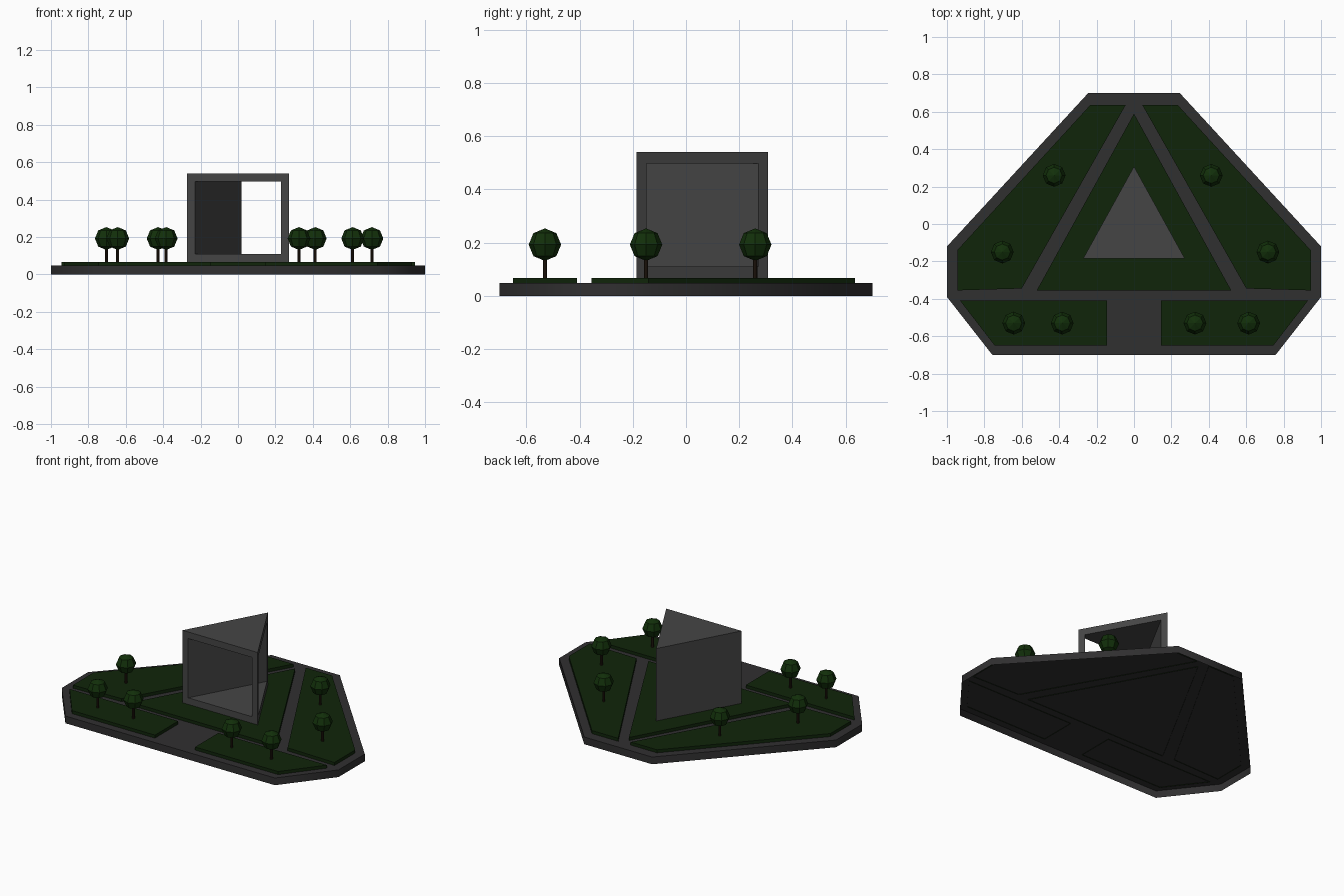
import bpy, bmesh
from math import radians
from mathutils import Matrix

if "Cube" in bpy.data.objects:
    bpy.data.objects.remove(bpy.data.objects["Cube"])


def material(name, rgb):
    m = bpy.data.materials.new(name)
    m.diffuse_color = (*rgb, 1)
    m.use_nodes = True
    m.node_tree.nodes["Principled BSDF"].inputs["Base Color"].default_value = m.diffuse_color
    return m


PAVING = material("paving", (0.030, 0.029, 0.030))
GRASS = material("grass", (0.005, 0.018, 0.003))
LEAF = material("leaf", (0.006, 0.029, 0.003))
BARK = material("bark", (0.018, 0.010, 0.005))
STONE = material("stone", (0.06, 0.06, 0.06))


def finish(bm, name, mat):
    bmesh.ops.recalc_face_normals(bm, faces=bm.faces)
    mesh = bpy.data.meshes.new(name)
    bm.to_mesh(mesh)
    bm.free()
    mesh.materials.append(mat)
    ob = bpy.data.objects.new(name, mesh)
    bpy.context.collection.objects.link(ob)
    return ob


def prism(name, outline, z0, z1, mat, open_bottom=False):
    bm = bmesh.new()
    face = bm.faces.new([bm.verts.new((x, y, z0)) for x, y in outline])
    out = bmesh.ops.extrude_face_region(bm, geom=[face], use_keep_orig=True)
    top = [v for v in out["geom"] if isinstance(v, bmesh.types.BMVert)]
    bmesh.ops.translate(bm, verts=top, vec=(0, 0, z1 - z0))
    bmesh.ops.recalc_face_normals(bm, faces=bm.faces)
    if open_bottom:
        bmesh.ops.delete(bm, geom=[face], context="FACES_ONLY")
    return finish(bm, name, mat)


def mirrored(points):
    return [(-x, y) for x, y in points]


# Paved plinth: a shell open below, its wall shaded smoothly around the corners
half = [(0.245, 0.7), (1, -0.12), (1, -0.39), (0.757, -0.7)]
plinth = prism("plinth", half + mirrored(half)[::-1], 0, 0.047, PAVING, True)
bpy.context.view_layer.objects.active = plinth
plinth.select_set(True)
bpy.ops.object.shade_smooth_by_angle(angle=radians(60))
plinth.select_set(False)

# Raised lawns, their edging reaching just through the paving
GROUND = 0.067
BED = 0.044
side_lawn = [(0.235, 0.635), (0.045, 0.635), (0.6, -0.345), (0.945, -0.355), (0.945, -0.14)]
front_lawn = [(0.93, -0.41), (0.145, -0.41), (0.145, -0.65), (0.745, -0.65)]
for name, pts in (("side_lawn", side_lawn), ("front_lawn", front_lawn)):
    prism(name + "_right", pts, BED, GROUND, GRASS, True)
    prism(name + "_left", mirrored(pts), BED, GROUND, GRASS, True)
prism("centre_lawn", [(0, 0.59), (-0.52, -0.355), (0.52, -0.355)], BED, GROUND, GRASS, True)

# Triangular pavilion, open to the front and right, solid on the left
pavilion = prism("pavilion", [(0, 0.308), (-0.272, -0.185), (0.272, -0.185)],
                 GROUND - 0.002, 0.54, STONE)
cutter = prism("opening_cutter", [(-0.293, -0.3), (0.16, -0.3), (0.465, 0.2),
                                  (0.465, 0.4), (0.09, 0.4)], 0.11, 0.497, STONE)
cutter.hide_render = True
cut = pavilion.modifiers.new("opening", "BOOLEAN")
cut.operation = "DIFFERENCE"
cut.solver = "EXACT"
cut.object = cutter
bpy.context.view_layer.objects.active = pavilion
bpy.ops.object.modifier_apply(modifier=cut.name)
bpy.data.objects.remove(cutter)

# Trees
trees = [(-0.427, 0.26), (0.413, 0.26), (-0.704, -0.15), (0.716, -0.15),
         (-0.643, -0.53), (-0.384, -0.53), (0.326, -0.53), (0.613, -0.53)]
for i, (x, y) in enumerate(trees, 1):
    bm = bmesh.new()
    bmesh.ops.create_cone(bm, cap_ends=True, segments=8, radius1=0.008, radius2=0.008,
                          depth=0.1, matrix=Matrix.Translation((x, y, GROUND + 0.048)))
    finish(bm, f"tree_trunk_{i}", BARK)
    bm = bmesh.new()
    bmesh.ops.create_uvsphere(bm, u_segments=8, v_segments=4, radius=0.061,
                              matrix=Matrix.Translation((x, y, 0.192)))
    finish(bm, f"tree_crown_{i}", LEAF)
